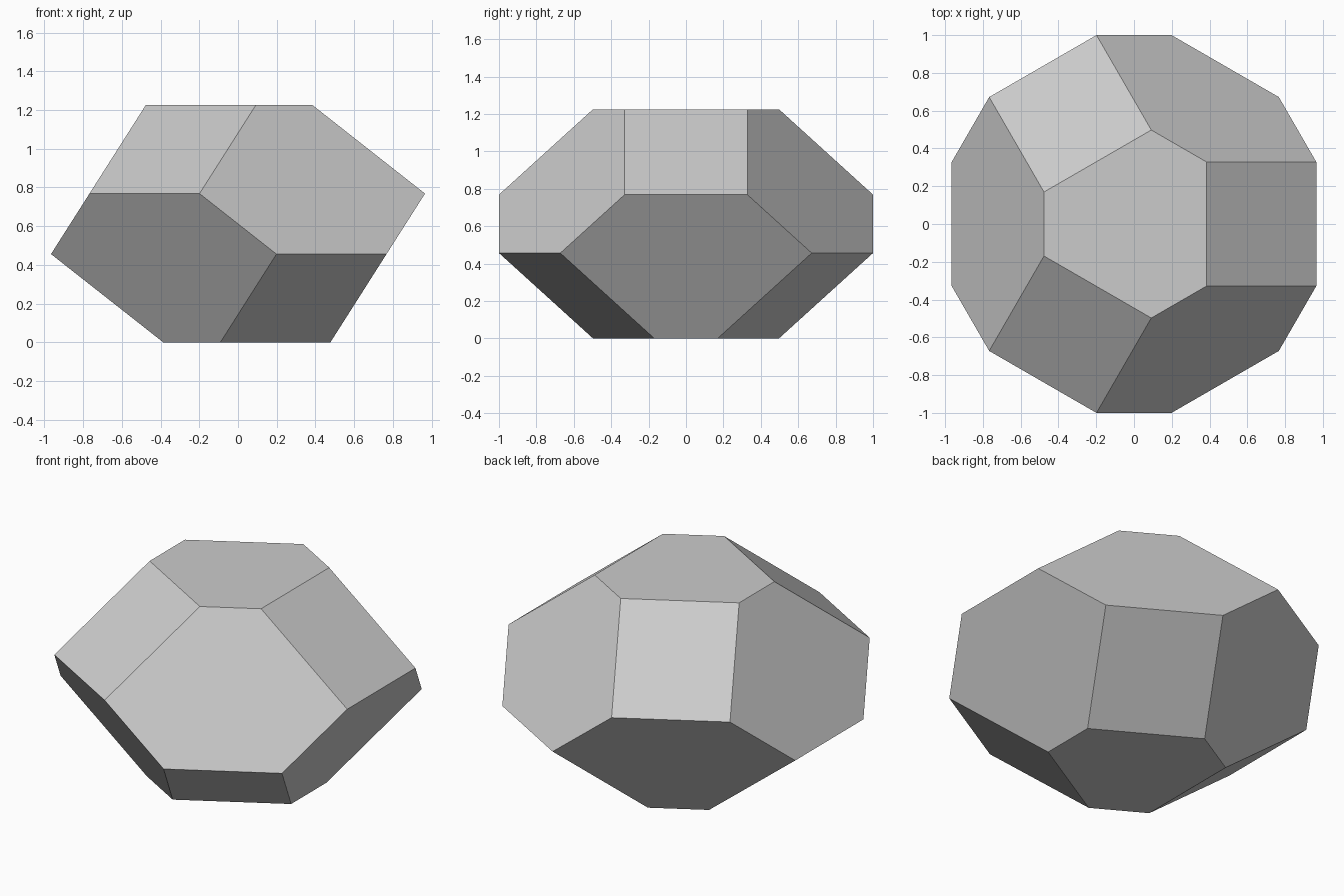
import bpy, bmesh, math
from mathutils import Vector, Matrix

default = bpy.data.objects.get("Cube")
if default:
    bpy.data.objects.remove(default, do_unlink=True)

# Proportions of the truncated solid
HEIGHT = 1.2247
HALF_EDGE = 0.328                            # half width of the rectangular facets
TOP_X = 0.385
RIM_X = (1 - HALF_EDGE / 2) / math.cos(math.pi / 6)
turn = Matrix.Rotation(math.radians(120), 3, "Z")

# Rim height that keeps the side hexagons flat
rim_in = RIM_X / 2 + HALF_EDGE * math.sin(math.pi / 3)
top_in = TOP_X / 2 + HALF_EDGE * math.sin(math.pi / 3)
ratio = (RIM_X - rim_in) / (rim_in - top_in)
low = HEIGHT / (2 + ratio)
rim_z = HEIGHT / 2 - low

# One rectangular facet, repeated three times around and inverted through the centre
facet = [Vector((x, s * HALF_EDGE, z))
         for x, z in ((TOP_X, HEIGHT / 2), (RIM_X, rim_z)) for s in (-1, 1)]
bm = bmesh.new()
lift = Vector((0, 0, HEIGHT / 2))
for step in range(3):
    for point in facet:
        for sign in (1, -1):
            bm.verts.new(sign * point + lift)
    facet = [turn @ point for point in facet]

# Close the solid and merge coplanar triangles into flat facets
bmesh.ops.convex_hull(bm, input=bm.verts)
bmesh.ops.dissolve_limit(bm, angle_limit=math.radians(2), verts=bm.verts, edges=bm.edges)
bmesh.ops.recalc_face_normals(bm, faces=bm.faces)
mesh = bpy.data.meshes.new("faceted_solid")
bm.to_mesh(mesh)
bm.free()

# Plain grey material
grey = bpy.data.materials.new("light_grey")
grey.use_nodes = True
colour = (0.6, 0.6, 0.6, 1)
grey.diffuse_color = colour
grey.node_tree.nodes["Principled BSDF"].inputs["Base Color"].default_value = colour
mesh.materials.append(grey)

solid = bpy.data.objects.new("faceted_solid", mesh)
bpy.context.collection.objects.link(solid)
